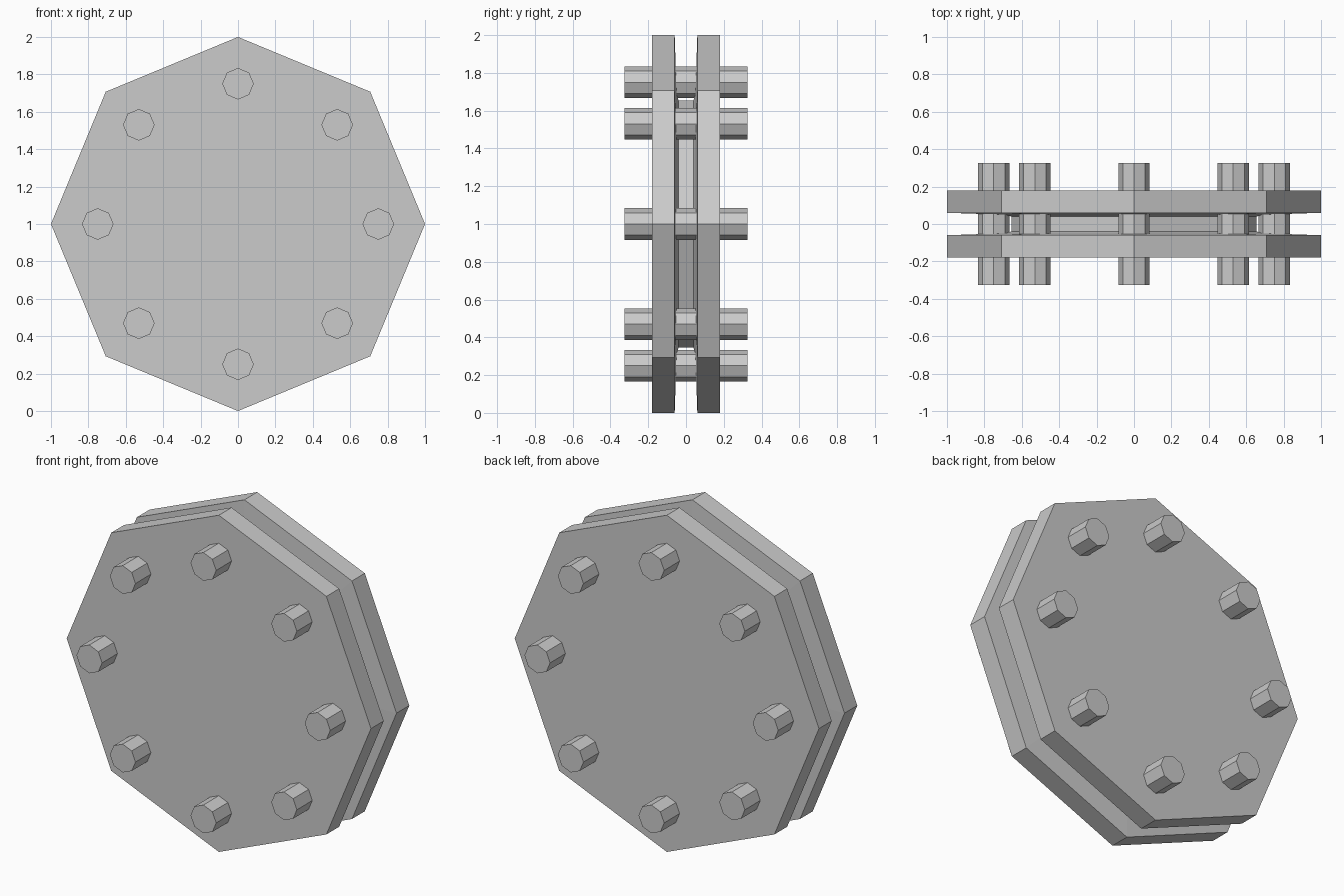
import bpy, bmesh
from math import sin, cos, tau

cube = bpy.data.objects.get("Cube")
if cube:
    bpy.data.objects.remove(cube)

SIDES = 8
CENTRE_Z = 1.0

# Single grey material
grey = bpy.data.materials.new("light grey")
grey.use_nodes = True
COLOUR = (0.6, 0.6, 0.6, 1)
grey.diffuse_color = COLOUR
grey.node_tree.nodes["Principled BSDF"].inputs["Base Color"].default_value = COLOUR


def lathe(name, profile, x=0, z=CENTRE_Z):
    """Turn a (radius, y) profile about the y axis and cap both ends."""
    bm = bmesh.new()
    rings = [[bm.verts.new((r * cos(tau * i / SIDES), y, r * sin(tau * i / SIDES)))
              for i in range(SIDES)] for r, y in profile]
    for a, b in zip(rings, rings[1:]):
        for i in range(SIDES):
            j = (i + 1) % SIDES
            bm.faces.new((a[i], a[j], b[j], b[i]))
    bm.faces.new(rings[0])
    bm.faces.new(rings[-1])
    bmesh.ops.recalc_face_normals(bm, faces=bm.faces)
    mesh = bpy.data.meshes.new(name)
    bm.to_mesh(mesh)
    bm.free()
    mesh.materials.append(grey)
    obj = bpy.data.objects.new(name, mesh)
    obj.location = (x, 0, z)
    bpy.context.collection.objects.link(obj)
    return obj


# Grooved wheel: two flanges joined by a narrow core
half = [(1.0, 0.18), (1.0, 0.06), (0.7, 0.05), (0.655, 0.04)]
lathe("grooved_wheel", half + [(r, -y) for r, y in reversed(half)])

# Ring of pins through both flanges
PIN_RING, PIN_RADIUS, PIN_HALF = 0.75, 0.084, 0.325
for i in range(SIDES):
    a = tau * i / SIDES
    lathe(f"pin_{i + 1}", [(PIN_RADIUS, -PIN_HALF), (PIN_RADIUS, PIN_HALF)],
          PIN_RING * cos(a), CENTRE_Z + PIN_RING * sin(a))
